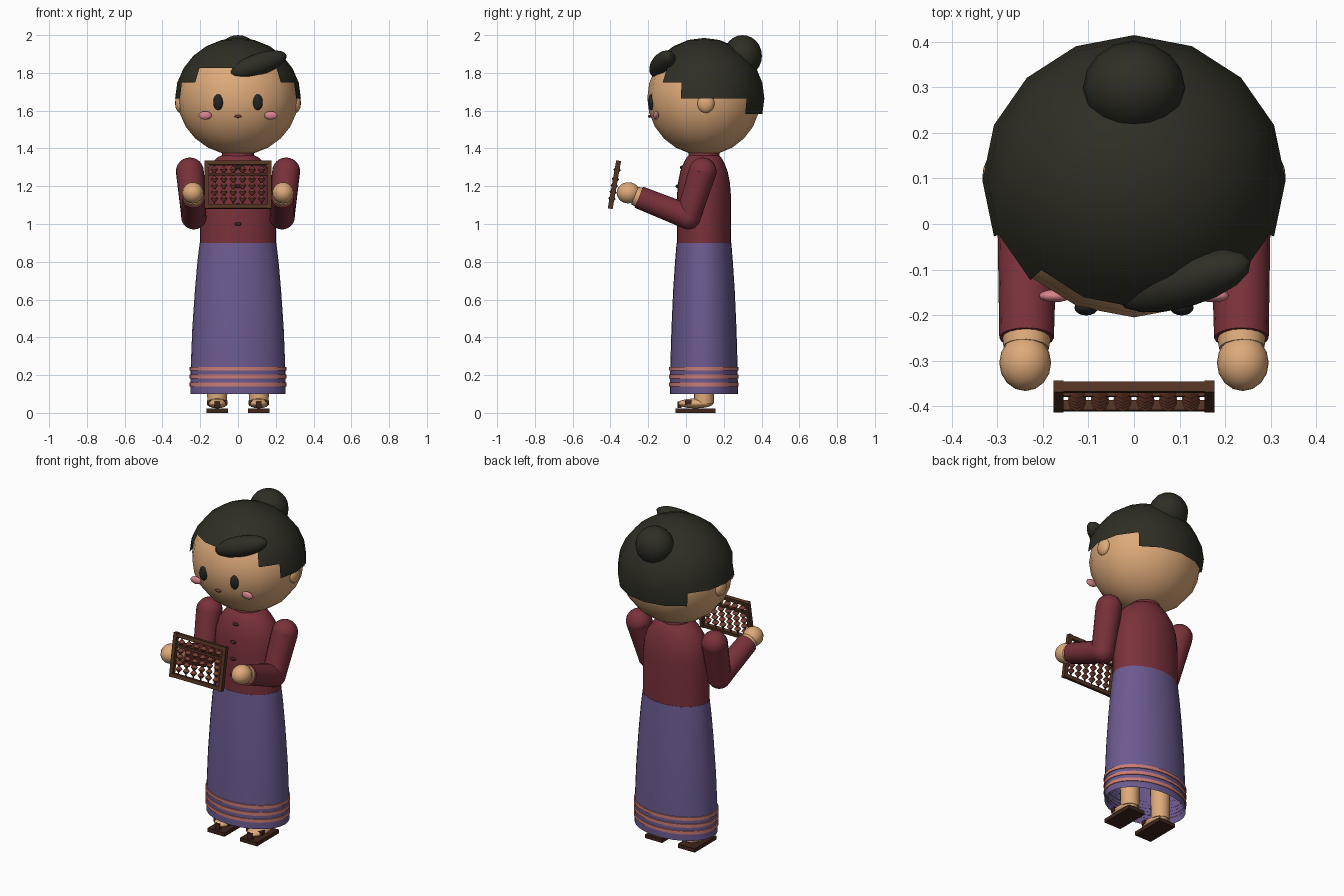
import bpy, bmesh, math
from mathutils import Vector, Matrix, Euler

if "Cube" in bpy.data.objects:
    bpy.data.objects.remove(bpy.data.objects["Cube"])

CY = 0.095  # body axis in y


def mat(name, r, g, b):
    m = bpy.data.materials.new(name)
    m.diffuse_color = (*[(c / 255 / 12.92 if c < 11 else ((c / 255 + 0.055) / 1.055) ** 2.4)
                         for c in (r, g, b)], 1)
    m.use_nodes = True
    m.node_tree.nodes["Principled BSDF"].inputs["Base Color"].default_value = m.diffuse_color
    return m


SKIN = mat("skin", 222, 170, 122)
HAIR = mat("dark_hair", 46, 46, 36)
SHIRT = mat("maroon_cloth", 122, 49, 58)
SKIRT = mat("purple_cloth", 108, 90, 144)
STRIPE = mat("coral_band", 204, 124, 116)
WOOD = mat("dark_wood", 84, 51, 34)
BEAD = mat("red_wood", 118, 64, 48)
BLUSH = mat("pink", 216, 132, 142)
SOLE = mat("sole_brown", 62, 36, 28)
EYE = mat("eye_black", 36, 36, 34)


def finish(bm, name, material, smooth=True):
    me = bpy.data.meshes.new(name)
    bm.to_mesh(me)
    bm.free()
    ob = bpy.data.objects.new(name, me)
    bpy.context.collection.objects.link(ob)
    me.materials.append(material)
    if smooth:
        bpy.ops.object.select_all(action='DESELECT')
        ob.select_set(True)
        bpy.context.view_layer.objects.active = ob
        bpy.ops.object.shade_smooth_by_angle(angle=math.radians(45))
    return ob


def ball(name, material, loc, size, rot=(0, 0, 0), seg=16, rings=12, keep=None):
    """Ellipsoid; keep(face_centre_on_unit_sphere) can trim it to a shell."""
    bm = bmesh.new()
    bmesh.ops.create_uvsphere(bm, u_segments=seg, v_segments=rings, radius=1)
    if keep:
        drop = [f for f in bm.faces if not keep(f.calc_center_median())]
        bmesh.ops.delete(bm, geom=drop, context='FACES')
    bm.transform(Matrix.LocRotScale(Vector(loc), Euler(rot), Vector(size)))
    return finish(bm, name, material)


def box(name, material, loc, size, frame=Matrix.Identity(4)):
    bm = bmesh.new()
    bmesh.ops.create_cube(bm, size=1)
    bm.transform(frame @ Matrix.LocRotScale(Vector(loc), None, Vector(size)))
    return finish(bm, name, material, False)


def limb(name, material, a, b, ra, rb, seg=16):
    a, b = Vector(a), Vector(b)
    bm = bmesh.new()
    bmesh.ops.create_cone(bm, cap_ends=True, segments=seg, radius1=ra, radius2=rb, depth=(b - a).length)
    q = (b - a).to_track_quat('Z', 'Y')
    bm.transform(Matrix.LocRotScale((a + b) / 2, q, None))
    return finish(bm, name, material)


def loft(name, material, profile, seg=32, cap_top=False):
    """Elliptical rings (z, rx, ry) around the body axis."""
    bm = bmesh.new()
    rings = [[bm.verts.new((rx * math.cos(2 * math.pi * i / seg),
                            CY + ry * math.sin(2 * math.pi * i / seg), z))
              for i in range(seg)] for z, rx, ry in profile]
    for lo, hi in zip(rings, rings[1:]):
        for i in range(seg):
            j = (i + 1) % seg
            bm.faces.new((lo[i], lo[j], hi[j], hi[i]))
    if cap_top:
        bm.faces.new(rings[-1])
    return finish(bm, name, material)


# Head and stepped hair cap
ball("head", SKIN, (0, CY, 1.667), (0.32, 0.3, 0.303))


def hairline(c):
    turn = math.degrees(math.atan2(abs(c.x), -c.y))  # 0 = front, 180 = back
    limit = 30 if turn < 45 else 15 if turn < 67.5 else 0 if turn < 135 else -15
    return c.z > math.sin(math.radians(limit))


ball("hair_cap", HAIR, (0, CY, 1.665), (0.333, 0.32, 0.32), keep=hairline)
ball("hair_bun", HAIR, (0, 0.3, 1.89), (0.112, 0.102, 0.11))
ball("hair_fringe", HAIR, (0.11, -0.125, 1.845), (0.16, 0.058, 0.058),
     (0, math.radians(-18), math.radians(16)))

# Face
ball("mouth", BEAD, (0, -0.192, 1.57), (0.02, 0.009, 0.008), seg=10, rings=6)
for s, side in ((1, "left"), (-1, "right")):
    ball(f"{side}_eye", EYE, (s * 0.105, -0.184, 1.645), (0.026, 0.017, 0.042))
    ball(f"{side}_cheek", BLUSH, (s * 0.174, -0.158, 1.575), (0.035, 0.014, 0.022))
    ball(f"{side}_ear", SKIN, (s * 0.305, 0.105, 1.64), (0.028, 0.046, 0.052))

# Shirt, collar and buttons
limb("neck", SKIN, (0, CY, 1.3), (0, CY, 1.42), 0.07, 0.07)
loft("shirt_body", SHIRT, [(0.87, 0.202, 0.143), (1.0, 0.202, 0.143), (1.15, 0.2, 0.143),
                           (1.22, 0.192, 0.137), (1.28, 0.172, 0.125), (1.325, 0.14, 0.107),
                           (1.355, 0.105, 0.09), (1.37, 0.07, 0.07)], cap_top=True)
loft("collar", SHIRT, [(1.34, 0.088, 0.085), (1.385, 0.082, 0.08)], cap_top=True)
for i, (z, y) in enumerate(((1.0, -0.049), (1.1, -0.049), (1.2, -0.045), (1.3, -0.022))):
    ball(f"button_{i}", SOLE, (0, y, z), (0.02, 0.011, 0.009), seg=10, rings=6)

# Long skirt with hem bands
loft("skirt", SKIRT, [(0.1, 0.252, 0.18), (0.25, 0.25, 0.178), (0.45, 0.242, 0.172),
                      (0.65, 0.228, 0.163), (0.8, 0.215, 0.153), (0.9, 0.203, 0.145)], cap_top=True)
for i, z in enumerate((0.15, 0.192, 0.234)):
    loft(f"hem_band_{i}", STRIPE, [(z - 0.01, 0.25, 0.178), (z - 0.01, 0.256, 0.184),
                                   (z + 0.01, 0.256, 0.184), (z + 0.01, 0.249, 0.177)])

# Arms, legs and sandals
for s, side in ((1, "left"), (-1, "right")):
    shoulder = (s * 0.255, 0.088, 1.278)
    elbow = (s * 0.234, 0.012, 1.038)
    wrist = (s * 0.236, -0.25, 1.142)
    ball(f"{side}_shoulder", SHIRT, shoulder, (0.074,) * 3)
    limb(f"{side}_upper_sleeve", SHIRT, shoulder, elbow, 0.074, 0.066)
    ball(f"{side}_elbow", SHIRT, elbow, (0.067,) * 3)
    limb(f"{side}_lower_sleeve", SHIRT, elbow, wrist, 0.066, 0.06)
    limb(f"{side}_wrist", SKIN, wrist, (s * 0.237, -0.272, 1.151), 0.053, 0.05)
    ball(f"{side}_hand", SKIN, (s * 0.239, -0.305, 1.165), (0.057, 0.062, 0.056))

    limb(f"{side}_leg", SKIN, (s * 0.11, CY, 0.05), (s * 0.11, CY, 0.4), 0.052, 0.06)
    ball(f"{side}_foot", SKIN, (s * 0.11, 0.05, 0.05), (0.055, 0.095, 0.026))
    box(f"{side}_sandal_sole", SOLE, (s * 0.11, 0.05, 0.0115), (0.114, 0.21, 0.023))
    box(f"{side}_sandal_strap", SOLE, (s * 0.11, 0.012, 0.055), (0.108, 0.032, 0.022))
    box(f"{side}_sandal_thong", SOLE, (s * 0.11, -0.035, 0.043), (0.03, 0.02, 0.035))

# Tilted bead counting frame
T = Matrix.Translation((0, -0.379, 1.208)) @ Matrix.Rotation(math.radians(-10), 4, 'X')
for s, name in ((1, "upper"), (-1, "lower")):
    box(f"frame_{name}_rail", WOOD, (0, 0, s * 0.117), (0.34, 0.022, 0.022), T)
for s, name in ((1, "left"), (-1, "right")):
    box(f"frame_{name}_post", WOOD, (s * 0.166, 0, 0), (0.022, 0.026, 0.258), T)
box("frame_beam", WOOD, (0, 0, 0.056), (0.32, 0.02, 0.012), T)
for i in range(6):
    x = (i - 2.5) * 0.05
    limb(f"rod_{i}", WOOD, T @ Vector((x, 0, -0.11)), T @ Vector((x, 0, 0.11)), 0.004, 0.004, 6)
    for k, z in enumerate((0.08, 0.03, -0.005, -0.04, -0.075)):
        for h, half in ((0.016, "top"), (-0.016, "bottom")):
            limb(f"bead_{i}_{k}_{half}", BEAD, T @ Vector((x, 0, z)),
                 T @ Vector((x, 0, z + h)), 0.02, 0.007, 8)
